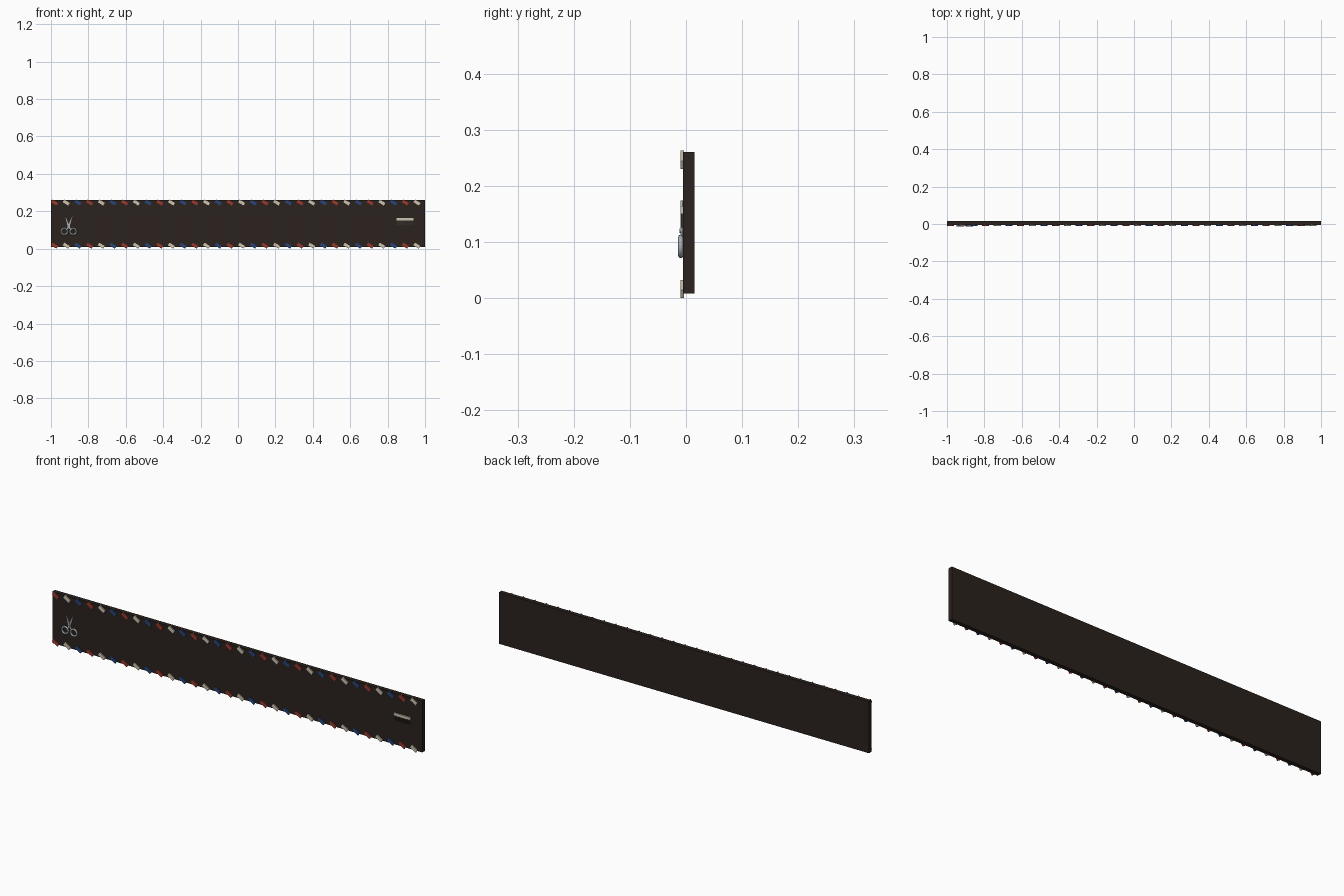
import bpy, bmesh, math
from mathutils import Vector, Matrix

if "Cube" in bpy.data.objects:
    bpy.data.objects.remove(bpy.data.objects["Cube"])


def material(name, rgb):
    m = bpy.data.materials.new(name)
    m.diffuse_color = (*rgb, 1)
    m.use_nodes = True
    m.node_tree.nodes["Principled BSDF"].inputs["Base Color"].default_value = m.diffuse_color
    return m


WOOD = material("dark_wood", (0.024, 0.016, 0.013))
RED = material("red_paint", (0.32, 0.04, 0.025))
CREAM = material("cream_paint", (0.60, 0.55, 0.43))
BLUE = material("blue_paint", (0.02, 0.06, 0.20))
STEEL = material("steel", (0.38, 0.43, 0.45))
TOOTH = material("comb_tooth", (0.05, 0.04, 0.035))


def finish(name, bm, mat, smooth=False):
    me = bpy.data.meshes.new(name)
    bmesh.ops.recalc_face_normals(bm, faces=bm.faces)
    bm.to_mesh(me)
    bm.free()
    me.materials.append(mat)
    if smooth:
        me.shade_smooth()
    ob = bpy.data.objects.new(name, me)
    bpy.context.collection.objects.link(ob)
    return ob


def add_box(bm, centre, size, tilt=0):
    # tilt turns the box in the front plane
    mat = (Matrix.Translation(centre) @ Matrix.Rotation(tilt, 4, 'Y')
           @ Matrix.Diagonal((*size, 1)))
    bmesh.ops.create_cube(bm, size=1, matrix=mat)


def box(name, centre, size, mat, tilt=0):
    bm = bmesh.new()
    add_box(bm, centre, size, tilt)
    return finish(name, bm, mat)


# board
box("board", (0, 0.005, 0.134), (2, 0.02, 0.252), WOOD)

# slanted stripes along the top and bottom edges, one object per colour and row
TILT = math.radians(32)
for row, z in (("top", 0.2465), ("bottom", 0.0162)):
    for k, (colour, mat) in enumerate((("red", RED), ("cream", CREAM), ("blue", BLUE))):
        bm = bmesh.new()
        for i in range(k, 32, 3):
            add_box(bm, (-0.981 + i * 0.0625, -0.0065, z), (0.0345, 0.006, 0.0165), TILT)
        finish(f"{row}_{colour}_stripes", bm, mat)

# scissors: two handle rings, two crossing blades and a pivot screw
SX, PIVOT_Z = -0.905, 0.122
for side, s in (("left", -1), ("right", 1)):
    ring_c = Vector((SX + s * 0.0235, -0.0095, 0.092))
    bpy.ops.mesh.primitive_torus_add(location=ring_c, rotation=(math.pi / 2, 0, 0),
                                     major_radius=0.0165, minor_radius=0.0045,
                                     major_segments=20, minor_segments=8)
    ring = bpy.context.object
    ring.name = side + "_handle_ring"
    ring.data.materials.append(STEEL)
    ring.data.shade_smooth()

    # shank and tapered blade as one flat profile
    y0 = -0.0075 - 0.002 * (s > 0)
    profile = [(s * 0.015, 0.103), (s * 0.009, 0.112), (s * 0.003, PIVOT_Z + 0.004),
               (-s * 0.019, 0.174), (-s * 0.006, PIVOT_Z - 0.002), (s * 0.008, 0.101)]
    bm = bmesh.new()
    face = bm.faces.new([bm.verts.new((SX + x, y0, z)) for x, z in profile])
    ext = bmesh.ops.extrude_face_region(bm, geom=[face])
    bmesh.ops.translate(bm, vec=(0, 0.002, 0),
                        verts=[v for v in ext["geom"] if isinstance(v, bmesh.types.BMVert)])
    finish(side + "_blade", bm, STEEL)

bm = bmesh.new()
bmesh.ops.create_cone(bm, cap_ends=True, segments=12, radius1=0.004, radius2=0.004, depth=0.007,
                      matrix=Matrix.Translation((SX, -0.0085, PIVOT_Z - 0.002))
                      @ Matrix.Rotation(math.pi / 2, 4, 'X'))
finish("pivot_screw", bm, STEEL)

# comb: pale spine with dark teeth
box("comb_spine", (0.893, -0.0075, 0.157), (0.09, 0.005, 0.014), CREAM)
bm = bmesh.new()
for i in range(12):
    add_box(bm, (0.8535 + i * 0.0072, -0.0068, 0.139), (0.003, 0.0036, 0.026))
finish("comb_teeth", bm, TOOTH)
